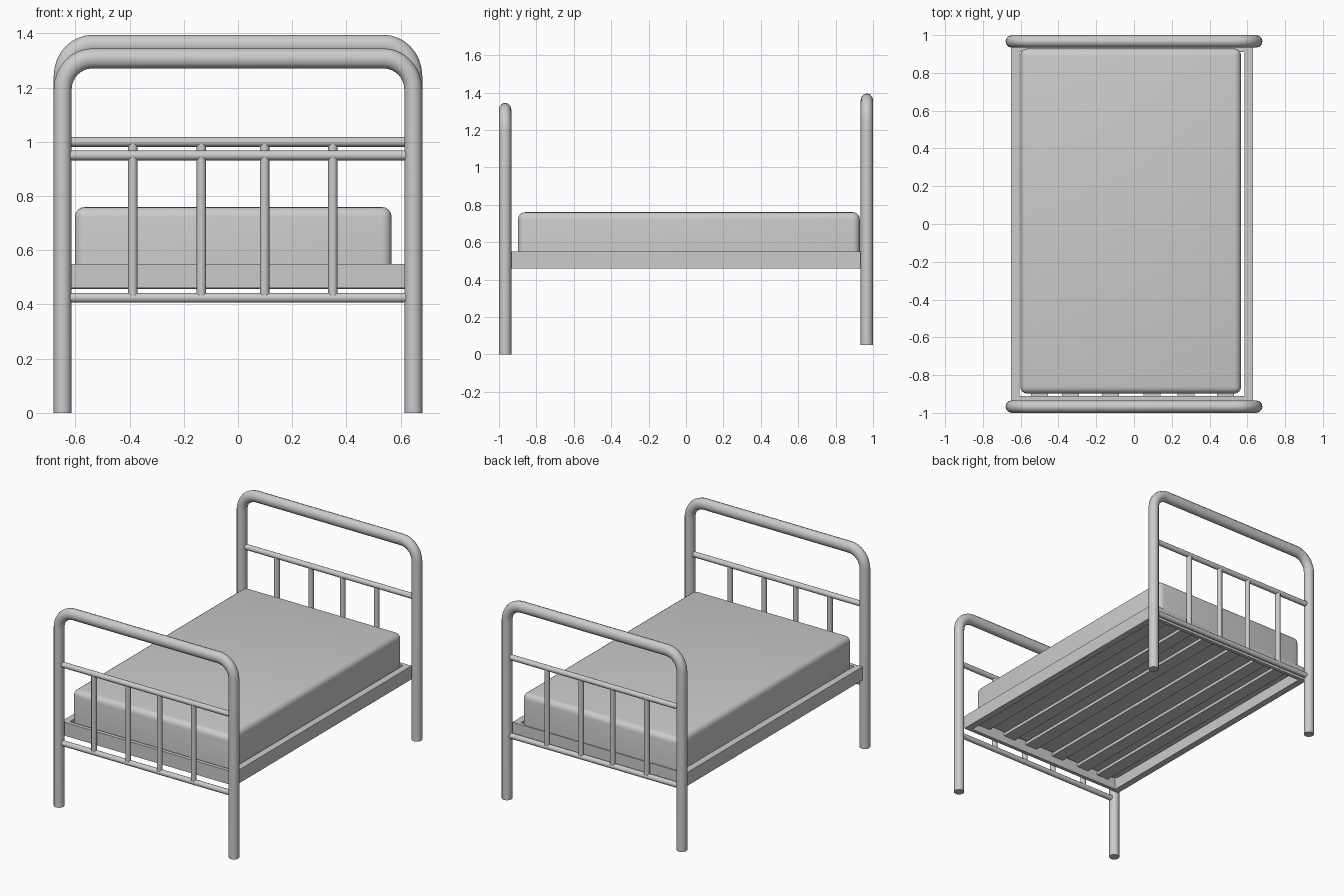
import bpy, bmesh, math
from mathutils import Vector

if "Cube" in bpy.data.objects:
    bpy.data.objects.remove(bpy.data.objects["Cube"])

R = 0.033            # main tube radius
ZS = 1.12            # tubes are slightly stretched in height
POST_X, END_Y = 0.647, 0.967


def smooth(ob):
    bpy.ops.object.select_all(action='DESELECT')
    ob.select_set(True)
    bpy.context.view_layer.objects.active = ob
    bpy.ops.object.shade_smooth_by_angle(angle=math.radians(40))


def box(name, x0, x1, y0, y1, z0, z1, round_r=0):
    bm = bmesh.new()
    bmesh.ops.create_cube(bm, size=1)
    for v in bm.verts:
        v.co = Vector((x1 if v.co.x > 0 else x0,
                       y1 if v.co.y > 0 else y0,
                       z1 if v.co.z > 0 else z0))
    if round_r:      # round everything except the bottom edges
        zmid = (z0 + z1) / 2
        edges = [e for e in bm.edges if any(v.co.z > zmid for v in e.verts)]
        bmesh.ops.bevel(bm, geom=edges, offset=round_r, segments=4,
                        profile=0.5, affect='EDGES')
    me = bpy.data.meshes.new(name)
    bm.to_mesh(me)
    bm.free()
    ob = bpy.data.objects.new(name, me)
    bpy.context.collection.objects.link(ob)
    if round_r:
        smooth(ob)
    return ob


def tube(name, pts, radius, y, z_shift=0.0, z_scale=1.0):
    cu = bpy.data.curves.new(name, 'CURVE')
    cu.dimensions = '3D'
    cu.bevel_depth = radius
    cu.bevel_resolution = 4
    cu.use_fill_caps = True
    sp = cu.splines.new('POLY')
    sp.points.add(len(pts) - 1)
    for p, (x, z) in zip(sp.points, pts):
        p.co = (x, 0, z / z_scale, 1)
    ob = bpy.data.objects.new(name, cu)
    bpy.context.collection.objects.link(ob)
    ob.location = (0, y, z_shift)
    ob.scale.z = z_scale
    bpy.ops.object.select_all(action='DESELECT')
    ob.select_set(True)
    bpy.context.view_layer.objects.active = ob
    bpy.ops.object.convert(target='MESH')
    smooth(bpy.context.view_layer.objects.active)


# bent hoop path: up the left post, round the corners, down the right post
top, bend_x, bend_z = 1.308, 0.11, 0.115
right = [(POST_X - bend_x + bend_x * math.cos(a), top - bend_z + bend_z * math.sin(a))
         for a in [math.radians(90 * i / 8) for i in range(9)]]
right = [(POST_X, 0)] + right
hoop = [(-x, z) for x, z in right] + right[::-1]

# footboard and headboard (the headboard sits a little higher)
for side, y, dz in (("footboard", -END_Y, 0.0), ("headboard", END_Y, 0.05)):
    tube(side + "_hoop", hoop, R, y, dz, ZS)
    for part, z in (("lower", 0.425), ("upper", 0.95)):
        tube(f"{side}_{part}_rail", [(-POST_X, z), (POST_X, z)], 0.018, y, dz)
    for i, x in enumerate((-0.388, -0.135, 0.098, 0.35)):
        tube(f"{side}_bar_{i + 1}", [(x, 0.434), (x, 0.942)], 0.0175, y, dz)

# bed frame boards
FZ0, FZ1 = 0.46, 0.55
box("left_side_board", -0.652, -0.607, -0.935, 0.935, FZ0, FZ1)
box("right_side_board", 0.585, 0.63, -0.935, 0.935, FZ0, FZ1)
box("front_board", -0.607, 0.585, -0.935, -0.91, FZ0, FZ1)
box("back_board", -0.607, 0.585, 0.91, 0.935, FZ0, FZ1)

# lengthwise slats
for i, x in enumerate((-0.5, -0.335, -0.125, 0.095, 0.275, 0.485)):
    box(f"slat_{i + 1}", x - 0.045, x + 0.045, -0.91, 0.91, 0.51, 0.53)

# mattress
box("mattress", -0.602, 0.567, -0.898, 0.929, 0.53, 0.76, round_r=0.037)
